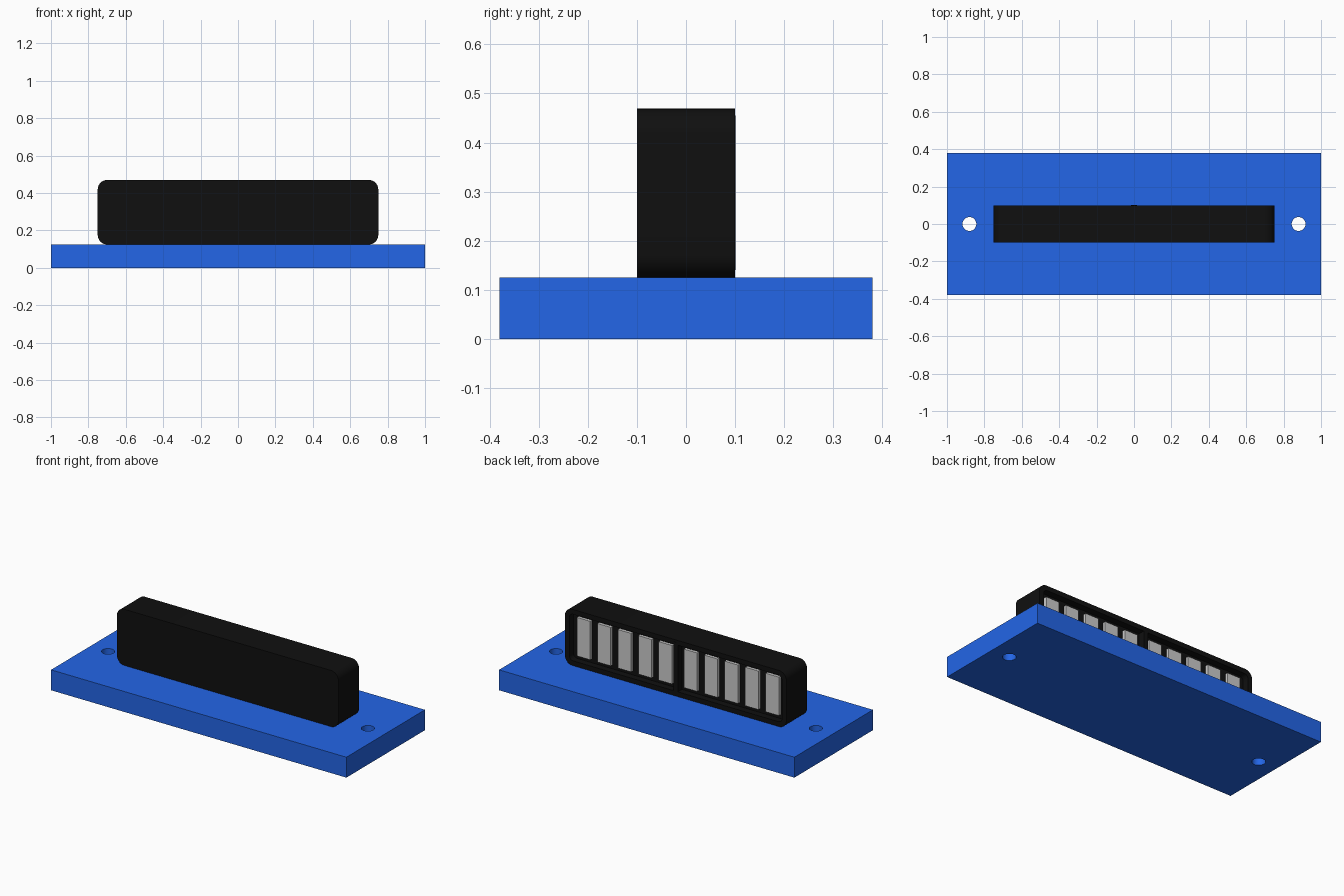
import bpy, bmesh
from math import cos, sin, radians

if "Cube" in bpy.data.objects:
    bpy.data.objects.remove(bpy.data.objects["Cube"])


def material(name, rgb):
    m = bpy.data.materials.new(name)
    m.diffuse_color = (*rgb, 1)
    m.use_nodes = True
    m.node_tree.nodes["Principled BSDF"].inputs["Base Color"].default_value = m.diffuse_color
    return m


BLUE = material("blue", (0.017, 0.133, 0.80))
BLACK = material("black", (0.005, 0.005, 0.005))


def add_object(name, bm, mat=None):
    bmesh.ops.recalc_face_normals(bm, faces=bm.faces)
    me = bpy.data.meshes.new(name)
    bm.to_mesh(me)
    bm.free()
    ob = bpy.data.objects.new(name, me)
    bpy.context.collection.objects.link(ob)
    if mat:
        me.materials.append(mat)
    return ob


def box(name, x, y, z, mat=None):
    """Box from (min, max) ranges."""
    bm = bmesh.new()
    bmesh.ops.create_cube(bm, size=1)
    for v in bm.verts:
        v.co = [(a + b) / 2 + c * (b - a) for (a, b), c in zip((x, y, z), v.co)]
    return add_object(name, bm, mat)


def rounded_slab(name, half_w, half_h, r, zc, y0, y1, mat=None):
    """Rounded rectangle in xz, extruded along y."""
    bm = bmesh.new()
    ring = []
    for k, (sx, sz) in enumerate(((1, 1), (-1, 1), (-1, -1), (1, -1))):
        for i in range(9):
            a = radians(90 * k + 90 * i / 8)
            ring.append(bm.verts.new((sx * (half_w - r) + r * cos(a), y0,
                                      zc + sz * (half_h - r) + r * sin(a))))
    face = bm.faces.new(ring)
    ext = bmesh.ops.extrude_face_region(bm, geom=[face])["geom"]
    bmesh.ops.translate(bm, vec=(0, y1 - y0, 0),
                        verts=[g for g in ext if isinstance(g, bmesh.types.BMVert)])
    return add_object(name, bm, mat)


def cut(target, cutter):
    mod = target.modifiers.new("cut", "BOOLEAN")
    mod.operation = "DIFFERENCE"
    mod.solver = "EXACT"
    mod.object = cutter
    bpy.context.view_layer.objects.active = target
    bpy.ops.object.modifier_apply(modifier=mod.name)
    bpy.data.objects.remove(cutter)


def smooth(ob):
    bpy.ops.object.select_all(action="DESELECT")
    ob.select_set(True)
    bpy.context.view_layer.objects.active = ob
    bpy.ops.object.shade_smooth_by_angle(angle=radians(30))


# Base plate with two screw holes
plate = box("base_plate", (-1, 1), (-0.38, 0.38), (0, 0.125), BLUE)
for s in (-1, 1):
    bm = bmesh.new()
    bmesh.ops.create_cone(bm, cap_ends=True, segments=32, radius1=0.037,
                          radius2=0.037, depth=0.5)
    bmesh.ops.translate(bm, vec=(s * 0.88, 0, 0.06), verts=bm.verts)
    cut(plate, add_object("hole_cutter", bm))
smooth(plate)

# Upright housing with a shallow recess in its back face
ZC = 0.297
housing = rounded_slab("housing", 0.75, 0.172, 0.05, ZC, -0.1, 0.1, BLACK)
recess = rounded_slab("recess_cutter", 0.72, 0.1425, 0.025, ZC, 0.06, 0.2)
cut(housing, recess)
smooth(housing)

# Centre rib between the two groups of contacts
box("centre_rib", (-0.015, 0.015), (0.055, 0.101), (0.14, 0.455), BLACK)

# Two mirrored groups of five contacts
for side, s in (("left", -1), ("right", 1)):
    for i in range(5):
        xc = s * (0.085 + 0.1385 * i)
        box(f"contact_{side}_{i + 1}", (xc - 0.045, xc + 0.045),
            (0.05, 0.078), (ZC - 0.118, ZC + 0.118))
